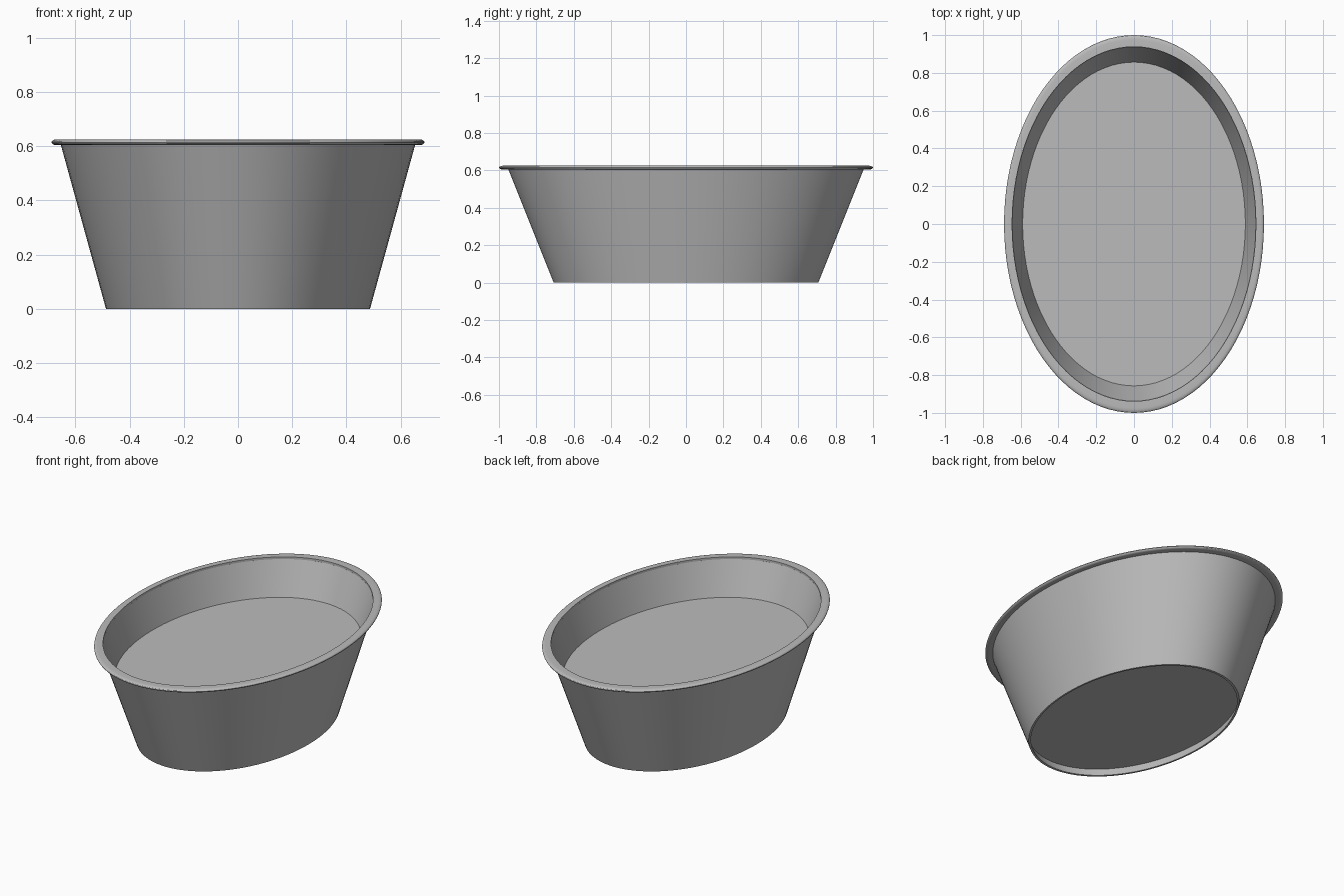
import bpy, bmesh, math

SEGMENTS = 96
WIDTH_RATIO = 0.688      # oval: x radius relative to y radius
WALL = 0.015

cube = bpy.data.objects.get("Cube")
if cube:
    bpy.data.objects.remove(cube, do_unlink=True)

grey = bpy.data.materials.new("plain grey")
grey.use_nodes = True
colour = (0.5, 0.5, 0.5, 1)
grey.diffuse_color = colour
grey.node_tree.nodes["Principled BSDF"].inputs["Base Color"].default_value = colour


def finish(name, bm):
    mesh = bpy.data.meshes.new(name)
    bm.to_mesh(mesh)
    bm.free()
    mesh.materials.append(grey)
    obj = bpy.data.objects.new(name, mesh)
    bpy.context.collection.objects.link(obj)
    bpy.ops.object.select_all(action='DESELECT')
    obj.select_set(True)
    bpy.context.view_layer.objects.active = obj
    bpy.ops.object.shade_smooth_by_angle(angle=math.radians(32))
    return obj


def oval_ring(bm, radius, z):
    ring = []
    for i in range(SEGMENTS):
        a = math.tau * i / SEGMENTS
        ring.append(bm.verts.new((radius * WIDTH_RATIO * math.cos(a), radius * math.sin(a), z)))
    return ring


def oval_lathe(name, profile):
    """Sweep a closed (radius, z) profile around the oval."""
    bm = bmesh.new()
    rings = [oval_ring(bm, r, z) for r, z in profile]
    for k, low in enumerate(rings):
        high = rings[(k + 1) % len(rings)]
        for i in range(SEGMENTS):
            j = (i + 1) % SEGMENTS
            bm.faces.new((low[i], low[j], high[j], high[i]))
    bmesh.ops.recalc_face_normals(bm, faces=bm.faces)
    return finish(name, bm)


def oval_slab(name, bottom, top, z0, z1):
    """Solid tapered oval block between two heights."""
    bm = bmesh.new()
    a, b = oval_ring(bm, bottom, z0), oval_ring(bm, top, z1)
    bm.faces.new(list(reversed(a)))
    bm.faces.new(b)
    for i in range(SEGMENTS):
        j = (i + 1) % SEGMENTS
        bm.faces.new((a[i], a[j], b[j], b[i]))
    return finish(name, bm)


def wall_radius(z):
    return 0.708 + 0.4 * z


# Thin flared wall, open at the bottom
TOP = 0.612
oval_lathe("tub_wall", [
    (wall_radius(0), 0), (wall_radius(TOP), TOP),
    (wall_radius(TOP) - WALL, TOP), (wall_radius(0) - WALL, 0)])

# Raised inside: upper floor and recessed underside
LOW, HIGH = 0.05, 0.41
oval_slab("inner_floor", wall_radius(LOW) - WALL * 0.8,
          wall_radius(HIGH) - WALL * 0.8, LOW, HIGH)

# Rolled rim with a rounded outer edge
rim = [(0.938, 0.604), (0.938, 0.625)]
for step in range(9):
    a = math.pi / 2 - math.pi * step / 8
    rim.append((0.975 + 0.025 * math.cos(a), 0.6145 + 0.0105 * math.sin(a)))
oval_lathe("rolled_rim", rim)
